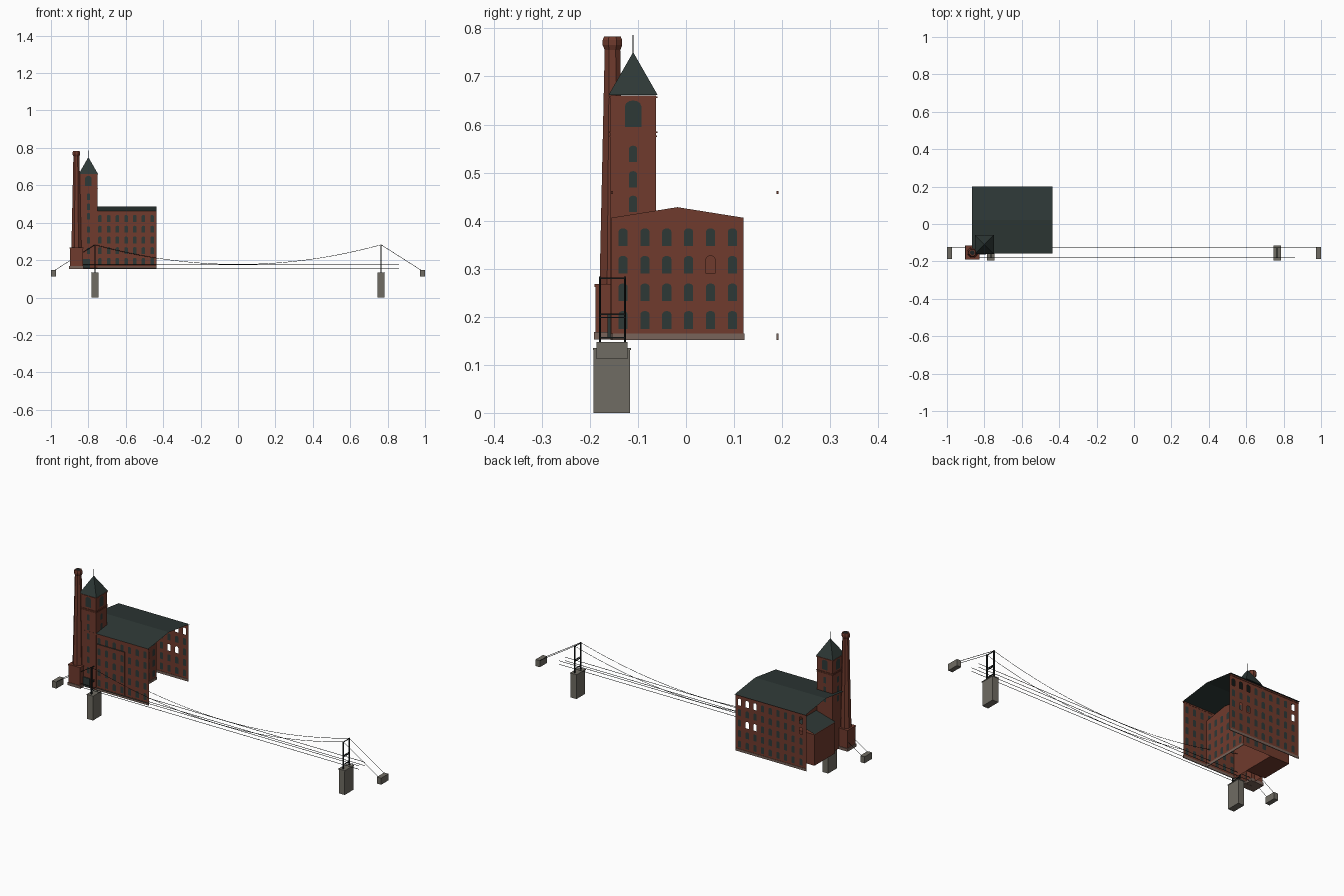
import bpy, bmesh, math
from mathutils import Vector

cube = bpy.data.objects.get("Cube")
if cube:
    bpy.data.objects.remove(cube, do_unlink=True)


def material(name, rgb):
    m = bpy.data.materials.new(name)
    m.use_nodes = True
    m.diffuse_color = (*rgb, 1)
    m.node_tree.nodes["Principled BSDF"].inputs["Base Color"].default_value = (*rgb, 1)
    return m


BRICK = material("red brick", (0.16, 0.043, 0.026))
SLATE = material("dark slate", (0.027, 0.040, 0.037))
STONE = material("grey stone", (0.160, 0.150, 0.125))
TRIM = material("brown stone", (0.19, 0.125, 0.10))
IRON = material("black iron", (0.012, 0.016, 0.016))


def finish(name, bm, *mats):
    mesh = bpy.data.meshes.new(name)
    bm.to_mesh(mesh)
    bm.free()
    ob = bpy.data.objects.new(name, mesh)
    for m in mats:
        mesh.materials.append(m)
    bpy.context.scene.collection.objects.link(ob)
    return ob


def box(name, x, y, z, mat):
    bm = bmesh.new()
    bmesh.ops.create_cube(bm, size=1)
    for v in bm.verts:
        v.co = [r[0] + (c + 0.5) * (r[1] - r[0]) for c, r in zip(v.co, (x, y, z))]
    return finish(name, bm, mat)


def polys(name, faces, mat):
    bm = bmesh.new()
    for f in faces:
        bm.faces.new([bm.verts.new(p) for p in f])
    return finish(name, bm, mat)


def lathe(name, x, y, profile, sides, mat, turn=0):
    bm = bmesh.new()
    rings = [[bm.verts.new((x + r * math.cos(turn + math.tau * i / sides),
                            y + r * math.sin(turn + math.tau * i / sides), z))
              for i in range(sides)] for r, z in profile]
    for a, b in zip(rings, rings[1:]):
        for i in range(sides):
            j = (i + 1) % sides
            bm.faces.new((a[i], a[j], b[j], b[i]))
    bm.faces.new(rings[-1])
    bm.faces.new(rings[0][::-1])
    return finish(name, bm, mat)


def tube(name, pts, radius, mat=IRON):
    cu = bpy.data.curves.new(name, "CURVE")
    cu.dimensions = "3D"
    cu.bevel_depth = radius
    cu.bevel_resolution = 0
    cu.use_fill_caps = True
    sp = cu.splines.new("POLY")
    sp.points.add(len(pts) - 1)
    for p, co in zip(sp.points, pts):
        p.co = (*co, 1)
    cu.materials.append(mat)
    ob = bpy.data.objects.new(name, cu)
    bpy.context.scene.collection.objects.link(ob)


def arch(u, z, w, h):
    r = w / 2
    top = [(u + r * math.cos(a * math.pi / 6), z + h - r * 0.7 + r * 0.7 * math.sin(a * math.pi / 6))
           for a in range(7)]
    return [(u - r, z), (u + r, z)] + top


def wall(name, axis, pos, sign, outline, windows, missing=()):
    """Thin brick wall with arched panes; 'missing' panes stay open."""
    bm = bmesh.new()
    place = (lambda u, z: (u, pos, z)) if axis == "x" else (lambda u, z: (pos, u, z))
    normal = Vector((0, sign, 0) if axis == "x" else (sign, 0, 0))

    def loop(pts):
        vs = [bm.verts.new(place(*p)) for p in pts]
        return vs, [bm.edges.new((a, b)) for a, b in zip(vs, vs[1:] + vs[:1])]
    edges = loop(outline)[1]
    panes = []
    for i, w in enumerate(windows):
        vs, es = loop(arch(*w))
        edges += es
        if i not in missing:
            panes.append(vs)
    bmesh.ops.triangle_fill(bm, edges=edges, use_beauty=True, normal=normal)
    for vs in panes:
        bm.faces.new(vs).material_index = 1
    bm.normal_update()
    for f in bm.faces:
        if f.normal.dot(normal) < 0:
            f.normal_flip()
    return finish(name, bm, BRICK, SLATE)


def rect(u0, u1, z0, z1):
    return [(u0, z0), (u1, z0), (u1, z1), (u0, z1)]


def grid(us, rows, w=0.019, h=0.037):
    return [(u, 0.175 + 0.0573 * k, w, h) for k in range(rows) for u in us]


# Main mill hall: long front and back walls under a shallow roof
X0, X1, EAVE, BASE = -0.865, -0.435, 0.463, 0.155
COLS = 9
cols = [X1 - 0.024 - 0.0465 * i for i in range(COLS)]
wins = grid(cols, 5)
wall("front_wall", "x", -0.153, -1, rect(X0, X1, BASE, EAVE), wins)
wall("back_wall", "x", 0.19, 1, rect(X0, X1, BASE, EAVE), wins,
     missing=[4 * COLS, 4 * COLS + 1, 4 * COLS + 2, 2 * COLS + 1, 2 * COLS + 2, 5 * COLS - 1, 4 * COLS - 1])
for side, y in (("front", -0.154), ("back", 0.19)):
    box(side + "_plinth", (X0, X1), (y - 0.002, y + 0.002), (0.152, 0.165), TRIM)
    box(side + "_cornice", (X0, X1), (y - 0.002, y + 0.002), (0.455, 0.462), BRICK)
polys("main_roof", [[(X0, y, EAVE), (X1, y, EAVE), (X1, 0.021, 0.487), (X0, 0.021, 0.487)]
                    for y in (-0.158, 0.2)], SLATE)

# Lower wing with an east gable, tucked inside the hall
GX, WX, YB = -0.58, -0.75, 0.12
gable = [(-0.155, BASE), (YB, BASE), (YB, 0.406), (-0.018, 0.428), (-0.155, 0.406)]
ys = [-0.131 + 0.0455 * i for i in range(6)]
wall("wing_gable", "y", GX, 1, gable, grid(ys, 4), missing=[2 * 6 + 4])
wall("wing_back_wall", "x", YB, 1, rect(WX, GX, BASE, 0.406), grid([GX - 0.03 - 0.05 * i for i in range(3)], 4))
wall("wing_west_wall", "y", WX, -1, gable, [])
polys("wing_roof", [[(WX, y, 0.406), (GX, y, 0.406), (GX, -0.018, 0.43), (WX, -0.018, 0.43)]
                    for y in (-0.157, 0.123)], SLATE)
box("wing_plinth", (GX, GX + 0.003), (-0.157, YB + 0.002), (0.152, 0.165), TRIM)

# Low annex at the west end
box("annex", (X0, WX), (-0.06, YB), (BASE, 0.325), BRICK)
polys("annex_roof", [[(X0, -0.06, 0.328), (X0, YB, 0.328), (WX, YB, 0.36), (WX, -0.06, 0.36)]], SLATE)

# Stair tower with belfry and pyramid roof
TX, TY, TW = -0.8, -0.11, 0.0475
for axis, c, d in (("x", TX, TY), ("y", TY, TX)):
    for s in (-1, 1):
        w = [(c, 0.595, 0.034, 0.055)] + [(c, z, 0.017, 0.034) for z in (0.418, 0.469, 0.522)]
        if (axis, s) == ("x", -1):
            w += [(c, 0.175 + 0.0573 * k, 0.017, 0.034) for k in range(1, 4)]
        wall("tower_wall", axis, d + s * TW, s, rect(c - TW, c + TW, BASE, 0.66), w)
for z, e in ((0.574, 0.002), (0.582, 0.003), (0.655, 0.003)):
    r = TW + e
    box("tower_belt", (TX - r, TX + r), (TY - r, TY + r), (z, z + 0.003), BRICK)
lathe("tower_roof", TX, TY, [(0.0725, 0.661), (0.0005, 0.75)], 4, SLATE, math.pi / 4)
tube("tower_finial", [(TX, TY, 0.745), (TX, TY, 0.786)], 0.0008)
box("tower_door", (-0.828, -0.79), (-0.163, -0.157), (0.157, 0.207), SLATE)

# Tapered chimney on a square base
CX, CY = -0.864, -0.153
box("chimney_plinth", (-0.903, -0.825), (-0.191, -0.114), (0.153, 0.168), TRIM)
box("chimney_base", (-0.899, -0.829), (-0.188, -0.118), (0.168, 0.262), BRICK)
box("chimney_base_cap", (-0.901, -0.827), (-0.190, -0.116), (0.262, 0.268), BRICK)
lathe("chimney_shaft", CX, CY, [(0.029, 0.268), (0.0175, 0.755), (0.022, 0.765),
                                (0.022, 0.776), (0.0185, 0.783)], 8, BRICK, math.pi / 8)
lathe("chimney_mouth", CX, CY, [(0.013, 0.782), (0.013, 0.7835)], 8, IRON, math.pi / 8)

# Bridge piers, pylons and anchor blocks, mirrored about the middle
PX, SIDES = 0.765, (-0.179, -0.127)
for s in (-1, 1):
    def span(a, b):
        return tuple(sorted((s * a, s * b)))
    box("pier", span(0.747, 0.783), (-0.192, -0.116), (0, 0.131), STONE)
    box("pier_cap", span(0.745, 0.785), (-0.194, -0.114), (0.131, 0.135), STONE)
    box("anchor_block", span(0.974, 1.0), (-0.186, -0.122), (0.112, 0.148), STONE)
    for y in SIDES:
        box("pylon_post", span(PX - 0.003, PX + 0.003), (y - 0.0025, y + 0.0025), (0.135, 0.284), IRON)
        tube("backstay", [(s * PX, y, 0.282), (s * 0.985, y, 0.142)], 0.0012)
    for z in (0.155, 0.197, 0.204, 0.279):
        box("pylon_crossbar", span(PX - 0.002, PX + 0.002), SIDES, (z, z + 0.003), IRON)

# Main cables and deck stringers
for y in SIDES:
    tube("main_cable", [(PX * t / 16, y, 0.177 + 0.105 * (t / 16) ** 2) for t in range(-16, 17)], 0.0012)
    for z in (0.157, 0.176):
        tube("deck_stringer", [(-0.86, y, z), (0.86, y, z)], 0.0014)
